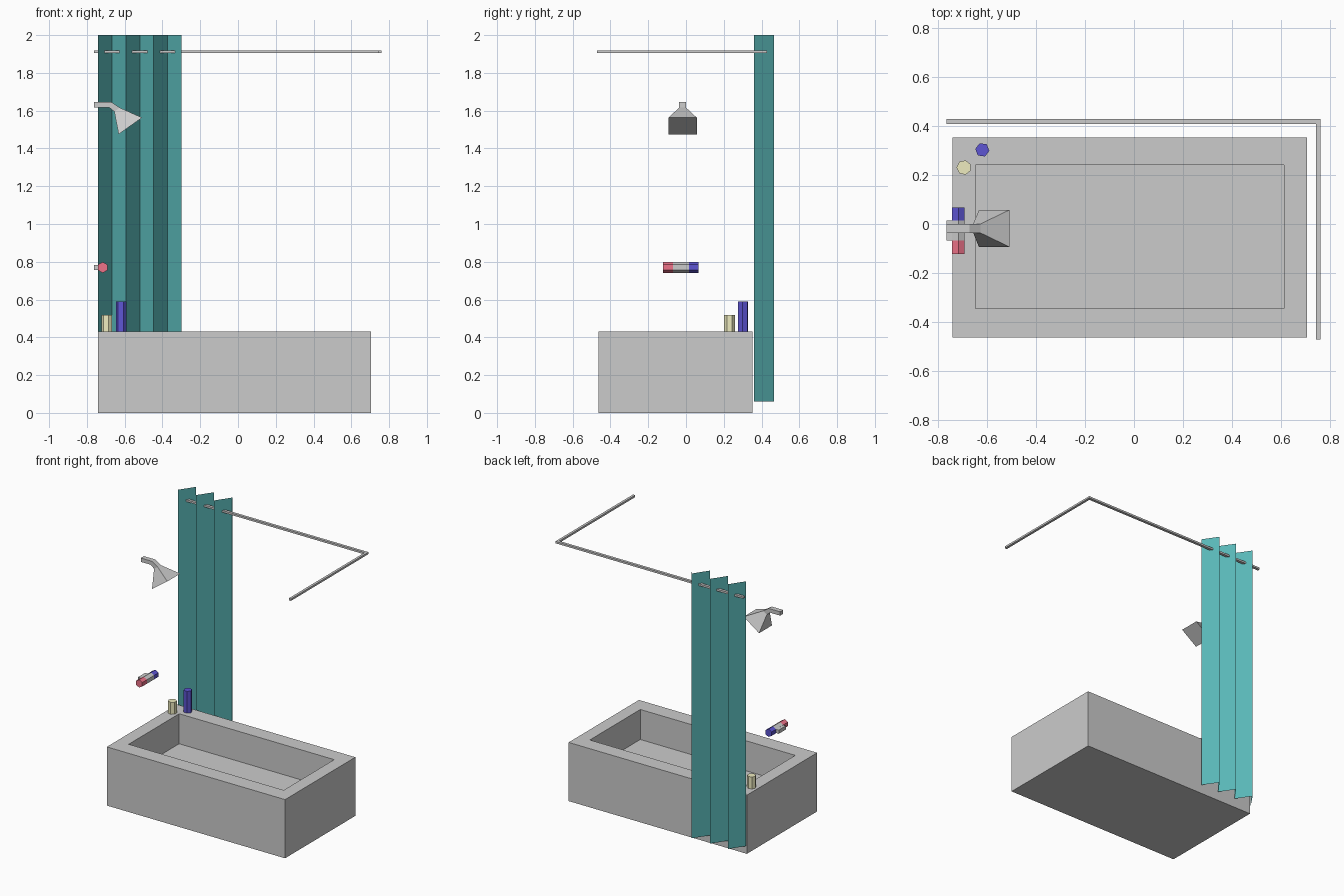
import bpy, bmesh
from math import radians, sin, cos, tau
from mathutils import Vector

if "Cube" in bpy.data.objects:
    bpy.data.objects.remove(bpy.data.objects["Cube"])


def material(name, rgb):
    m = bpy.data.materials.new(name)
    m.diffuse_color = (*rgb, 1)
    m.use_nodes = True
    m.node_tree.nodes["Principled BSDF"].inputs["Base Color"].default_value = m.diffuse_color
    return m


TEAL = material("teal", (0.1, 0.47, 0.47))
BLUE = material("blue", (0.11, 0.09, 0.65))
RED = material("red", (0.85, 0.17, 0.25))
CREAM = material("cream", (0.85, 0.83, 0.52))


def finish(name, bm, mat=None, recalc=True):
    if recalc:
        bmesh.ops.recalc_face_normals(bm, faces=bm.faces)
    me = bpy.data.meshes.new(name)
    bm.to_mesh(me)
    bm.free()
    ob = bpy.data.objects.new(name, me)
    bpy.context.collection.objects.link(ob)
    if mat:
        me.materials.append(mat)
    return ob


def prism(name, points, direction, mat=None):
    """Extrude a closed outline of 3D points along a direction."""
    bm = bmesh.new()
    face = bm.faces.new([bm.verts.new(p) for p in points])
    new = bmesh.ops.extrude_face_region(bm, geom=[face], use_keep_orig=True)
    verts = [g for g in new["geom"] if isinstance(g, bmesh.types.BMVert)]
    bmesh.ops.translate(bm, verts=verts, vec=Vector(direction))
    return finish(name, bm, mat)


def rect(x0, x1, y0, y1, z):
    return [(x0, y0, z), (x1, y0, z), (x1, y1, z), (x0, y1, z)]


def loft(name, rings, mat=None):
    """Bridge successive rings and cap both ends."""
    bm = bmesh.new()
    loops = [[bm.verts.new(p) for p in ring] for ring in rings]
    for a, b in zip(loops, loops[1:]):
        n = len(a)
        for i in range(n):
            bm.faces.new((a[i], a[(i + 1) % n], b[(i + 1) % n], b[i]))
    bm.faces.new(loops[0])
    bm.faces.new(loops[-1])
    return finish(name, bm, mat)


# Bathtub: outer shell, rim and straight-sided basin
outer = (-0.74, 0.705, -0.462, 0.352)
inner = (-0.645, 0.612, -0.345, 0.24)
loft("bathtub", [rect(*outer, 0), rect(*outer, 0.43),
                 rect(*inner, 0.43), rect(*inner, 0.21)])

# Pleated curtain: a zigzag sheet
bm = bmesh.new()
cols = []
for i in range(7):
    x, y = -0.74 + i * 0.44 / 6, (0.36, 0.467)[i % 2]
    cols.append((bm.verts.new((x, y, 0.06)), bm.verts.new((x, y, 2.0))))
for a, b in zip(cols, cols[1:]):
    bm.faces.new((a[0], b[0], b[1], a[1]))
finish("shower_curtain", bm, TEAL, recalc=False)

# L-shaped curtain rail
rail = [(-0.763, 0.408), (0.741, 0.408), (0.741, -0.47),
        (0.759, -0.47), (0.759, 0.428), (-0.763, 0.428)]
prism("curtain_rail", [(x, y, 1.904) for x, y in rail], (0, 0, 0.014))

# Shower arm and flared square head
yc = -0.018
arm = [(-0.763, 1.645), (-0.67, 1.645), (-0.626, 1.616),
       (-0.655, 1.595), (-0.682, 1.617), (-0.763, 1.617)]
prism("shower_arm", [(x, yc - 0.018, z) for x, z in arm], (0, 0.036, 0))


def slanted(top, bottom, half):
    return [(top[0], yc - half, top[1]), (top[0], yc + half, top[1]),
            (bottom[0], yc + half, bottom[1]), (bottom[0], yc - half, bottom[1])]


loft("shower_head", [slanted((-0.626, 1.616), (-0.655, 1.595), 0.018),
                     slanted((-0.508, 1.563), (-0.632, 1.475), 0.075)])


# Mixer tap: hexagonal bar with hot and cold ends, fixed to the wall
def tap_section(name, y0, y1, mat=None):
    ring = [(-0.716 + 0.029 * sin(i * tau / 6), y0, 0.77 + 0.029 * cos(i * tau / 6))
            for i in range(6)]
    prism(name, ring, (0, y1 - y0, 0), mat)


tap_section("hot_handle", -0.122, -0.068, RED)
tap_section("tap_body", -0.068, 0.015)
tap_section("cold_handle", 0.015, 0.067, BLUE)
prism("tap_wall_mount", rect(-0.763, -0.738, -0.068, 0.015, 0.757), (0, 0, 0.027))


# Bottles standing on the tub rim
def bottle(name, x, y, r, height, sides, turn, mat):
    ring = [(x + r * cos(radians(turn) + i * tau / sides),
             y + r * sin(radians(turn) + i * tau / sides), 0.43) for i in range(sides)]
    prism(name, ring, (0, 0, height), mat)


bottle("tall_bottle", -0.618, 0.302, 0.029, 0.16, 6, -8, BLUE)
bottle("short_bottle", -0.693, 0.23, 0.03, 0.087, 7, 180, CREAM)
